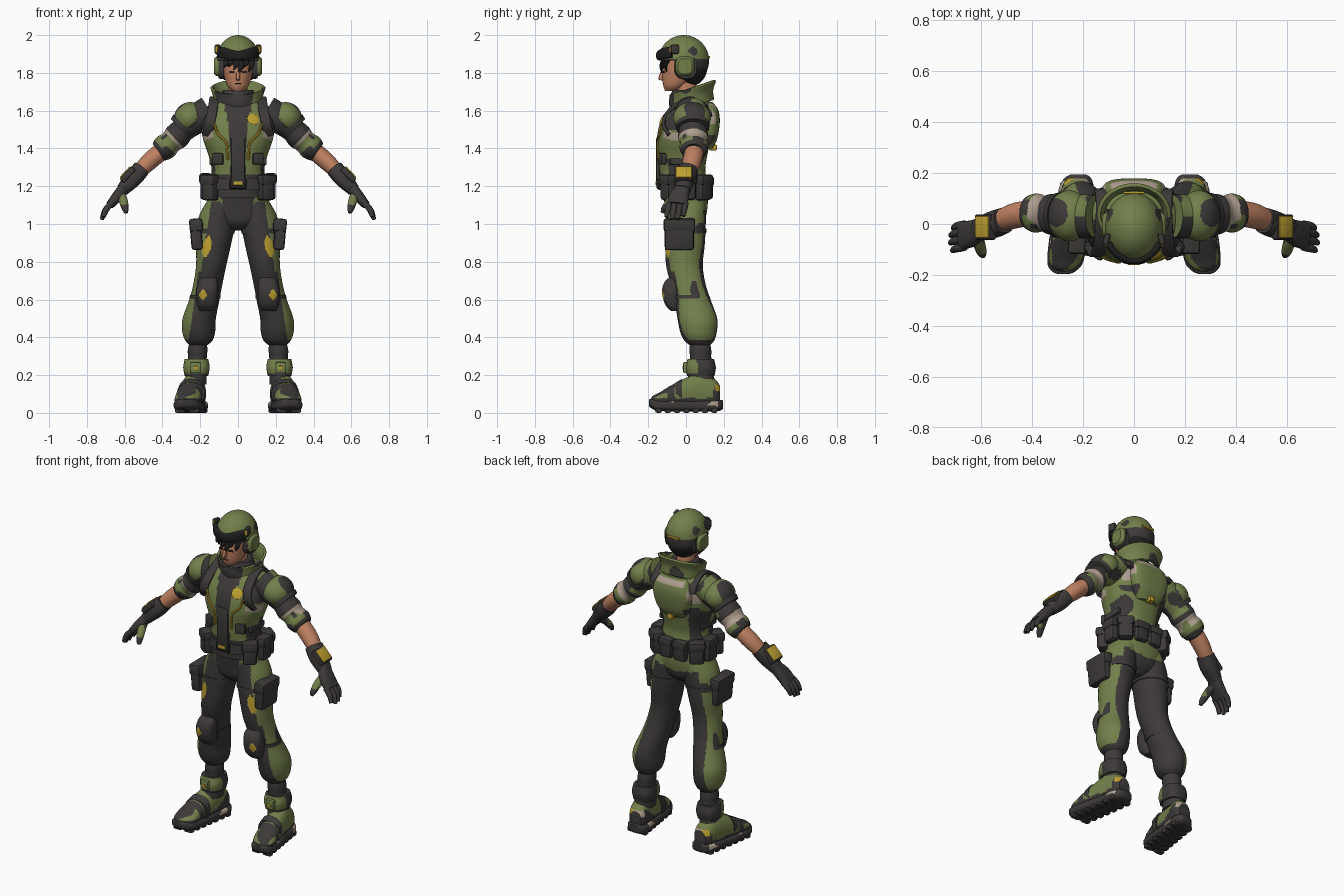
import bpy, bmesh, math
from mathutils import Vector, Matrix, Euler, noise

cube = bpy.data.objects.get("Cube")
if cube:
    bpy.data.objects.remove(cube)

X, Y, Z = Vector((1, 0, 0)), Vector((0, 1, 0)), Vector((0, 0, 1))
MATS, PARTS = {}, []
for label, rgb in dict(green=(.17, .215, .07), charcoal=(.046, .041, .04), black=(.015, .014, .014),
                       skin=(.52, .22, .12), yellow=(.52, .36, .03), tan=(.42, .34, .27)).items():
    m = MATS[label] = bpy.data.materials.new(label)
    m.use_nodes = True
    m.diffuse_color = (*rgb, 1)
    shader = m.node_tree.nodes["Principled BSDF"]
    shader.inputs["Base Color"].default_value = (*rgb, 1)
    shader.inputs["Roughness"].default_value = .8


def finish(bm, name, rule, mirror):
    """Turn a bmesh into an object, colouring each face by a rule on its centre."""
    bmesh.ops.recalc_face_normals(bm, faces=bm.faces)
    me = bpy.data.meshes.new(name)
    used = []
    for f in bm.faces:
        label = rule if isinstance(rule, str) else rule(f.calc_center_median())
        if label not in used:
            used.append(label)
        f.material_index = used.index(label)
    bm.to_mesh(me)
    bm.free()
    for label in used:
        me.materials.append(MATS[label])
    ob = bpy.data.objects.new(name, me)
    bpy.context.scene.collection.objects.link(ob)
    if mirror:
        ob.modifiers.new("mirror", 'MIRROR').use_mirror_merge = False
    PARTS.append(ob)
    return ob


def spline(st, sub):
    """Catmull-Rom through stations of equal length."""
    out = []
    for i in range(len(st) - 1):
        a, b, c, d = st[max(i - 1, 0)], st[i], st[i + 1], st[min(i + 2, len(st) - 1)]
        for k in range(sub):
            t = k / sub
            out.append([q + .5 * t * (r - p + t * (2 * p - 5 * q + 4 * r - s + t * (3 * (q - r) + s - p)))
                        for p, q, r, s in zip(a, b, c, d)])
    return out + [list(st[-1])]


def tube(name, st, rule, side=X, axis=None, power=2, segs=36, sub=5, caps=True, mirror=False, tilt=0):
    """Loft super-ellipses through stations (x, y, z, half width, half depth)."""
    st = spline(st, sub)
    bm = bmesh.new()
    rings = []
    for i, s in enumerate(st):
        t = axis or (Vector(st[min(i + 1, len(st) - 1)][:3]) - Vector(st[max(i - 1, 0)][:3])).normalized()
        u = (side - t * side.dot(t)).normalized()
        v = t.cross(u)
        ring = []
        for k in range(segs):
            a = math.tau * k / segs
            c, d = (math.copysign(abs(w) ** (2 / power), w) for w in (math.cos(a), math.sin(a)))
            ring.append(bm.verts.new(Vector(s[:3]) + u * c * s[3] + v * d * s[4] + Z * tilt * d * s[4]))
        rings.append(ring)
    for p, q in zip(rings, rings[1:]):
        for k in range(segs):
            bm.faces.new((p[k], p[k - 1], q[k - 1], q[k]))
    if caps:
        bm.faces.new(rings[0])
        bm.faces.new(rings[-1])
    return finish(bm, name, rule, mirror)


def place(bm, loc, size, rot):
    turn = Euler([math.radians(r) for r in rot]).to_matrix().to_4x4()
    bm.transform(Matrix.Translation(loc) @ turn @ Matrix.Diagonal((*size, 1)))


def box(name, loc, size, rule, rot=(0, 0, 0), bevel=.01, mirror=False):
    bm = bmesh.new()
    bmesh.ops.create_cube(bm, size=1)
    place(bm, (0, 0, 0), size, (0, 0, 0))
    bmesh.ops.bevel(bm, geom=bm.edges[:], offset=bevel, segments=2, affect='EDGES', profile=.5)
    place(bm, loc, (1, 1, 1), rot)
    return finish(bm, name, rule, mirror)


def blob(name, loc, radii, rule, rot=(0, 0, 0), mirror=False, keep=None):
    bm = bmesh.new()
    bmesh.ops.create_uvsphere(bm, u_segments=72, v_segments=48, radius=1)
    place(bm, loc, radii, rot)
    if keep:
        gone = [f for f in bm.faces if not keep(f.calc_center_median())]
        bmesh.ops.delete(bm, geom=gone, context='FACES')
    return finish(bm, name, rule, mirror)


def pouch(name, loc, size, rot=(0, 0, 0)):
    box(name, loc, size, "charcoal", rot, .016, True)
    lid = Vector(loc) + Z * size[2] * .3
    box(name + "_flap", lid, (size[0] + .012, size[1] + .012, size[2] * .42), "charcoal", rot, .014, True)


def camo(c, level=.22):
    return "charcoal" if noise.noise(c * 9) > level else "green"


# Head
tube("face", [(0, -.075, 1.705, .03, .035), (0, -.06, 1.73, .055, .06), (0, -.04, 1.77, .07, .085),
              (0, -.03, 1.82, .08, .095), (0, -.02, 1.88, .085, .1)], "skin", axis=Z)
tube("neck", [(0, .01, 1.6, .055, .055), (0, 0, 1.76, .05, .055)], "skin", axis=Z)
box("nose", (0, -.128, 1.782), (.02, .028, .045), "skin", (-18, 0, 0), .007)
box("mouth", (0, -.121, 1.745), (.034, .008, .005), "black", bevel=.002)
box("eye", (.032, -.119, 1.805), (.03, .008, .011), "black", (0, 0, 15), .003, True)
blob("back_hair", (0, .025, 1.84), (.096, .09, .11), "black")
for i, (x, drop) in enumerate([(-.065, .05), (-.04, .045), (-.012, .06), (.012, .085), (.038, .05), (.068, .07)]):
    y = -.125 + 5 * x * x
    tube("hair_lock_%d" % i, [(x, y + .02, 1.89, .02, .016), (x + .004, y - .006, 1.875 - drop / 2, .015, .01),
                              (x - .012, y, 1.875 - drop, .002, .002)], "black", axis=Z, segs=10)


# Helmet with goggles and ear cups
def helmet_rule(c):
    spot = (Vector((abs(c.x), c.y, c.z)) - Vector((.105, .04, 1.92))).length < .027
    return "charcoal" if spot or c.z < 1.872 else "green"


helmet = blob("helmet", (0, -.012, 1.865), (.114, .134, .135), helmet_rule,
              keep=lambda c: c.z > 1.868 or (c.y > -.01 and c.z > 1.765))
helmet.modifiers.new("thickness", 'SOLIDIFY').thickness = .012
arc = [math.radians(a) for a in range(-64, 65, 16)]
tube("goggles", [(.112 * math.sin(a), -.018 - .126 * math.cos(a), 1.9 - .008 * math.cos(3 * a),
                  .03 - .006 * math.cos(a) ** 8, .014) for a in arc], "black", side=Z, power=2.8, sub=3, segs=20)
box("goggle_hinge", (.108, -.06, 1.925), (.024, .045, .05), "charcoal", (0, 0, 15), .008, True)
box("goggle_clip", (.108, -.077, 1.925), (.014, .022, .034), "yellow", (0, 0, 30), .004, True)
tube("ear_cup", [(.085, -.005, 1.835, .05, .052), (.112, -.005, 1.835, .05, .052), (.126, -.005, 1.835, .038, .04)],
     "green", side=Y, axis=X, power=2.8, mirror=True)
tube("ear_cup_rim", [(.075, 0, 1.832, .062, .066), (.104, 0, 1.832, .058, .062)], "charcoal",
     side=Y, axis=X, power=2.6, mirror=True)
box("helmet_mark", (0, .123, 1.882), (.085, .01, .013), "yellow", bevel=.003)


# Torso
def torso_rule(c):
    x = abs(c.x)
    if c.y < -.02:
        if x < .04 + .09 * max(c.z - 1.38, 0) or (c.z > 1.59 and x < .07):
            return "charcoal"
        if x > .135 and abs(c.z - 1.475 + .4 * (x - .15)) < .022:
            return "tan"
        if c.z > 1.5:
            return "charcoal" if x > .125 else "green"
        return "charcoal" if c.z < 1.26 or (x > .12 and c.z < 1.35) else "green"
    if c.y > .05 and .12 < x < .16 and 1.5 < c.z < 1.57:
        return "tan"
    if x > .085 and c.z < 1.47:
        return camo(c, -.12)
    return "charcoal" if c.z < 1.25 else camo(c, .3)


tube("jacket", [(0, -.01, 1.14, .155, .118), (0, -.012, 1.22, .15, .122), (0, -.02, 1.29, .14, .122),
                (0, -.018, 1.36, .155, .13), (0, -.012, 1.45, .185, .142), (0, .002, 1.53, .195, .14),
                (0, .02, 1.6, .18, .12), (0, .03, 1.65, .13, .095), (0, .03, 1.68, .08, .07)],
     torso_rule, axis=Z, power=2.3, segs=120, sub=12)
tube("scarf", [(0, .015, 1.6, .105, .1), (0, .005, 1.66, .1, .095), (0, .005, 1.71, .08, .075)],
     "charcoal", axis=Z)
collar = tube("collar", [(0, .03, 1.62, .115, .105), (0, .03, 1.675, .118, .1), (0, .037, 1.725, .132, .11)],
              lambda c: "charcoal" if c.y < -.02 and abs(c.x) < .07 else camo(c),
              axis=Z, caps=False, tilt=.35, segs=72, sub=8)
collar.modifiers.new("thickness", 'SOLIDIFY').thickness = .014
box("zip_panel", (0, -.148, 1.34), (.075, .02, .24), "charcoal", bevel=.008)
blob("chest_emblem", (.08, -.123, 1.555), (.033, .0048, .032), "yellow", (-28, 0, 18))
tube("harness_strap", [(x, y, z, .026, .01) for x, y, z in (
    (.165, -.09, 1.47), (.15, -.12, 1.53), (.135, -.088, 1.6), (.125, .02, 1.665), (.125, .112, 1.61),
    (.13, .13, 1.57))], "charcoal", power=5, segs=20, mirror=True)
tube("yellow_piping", [(x, y, z, .007, .007) for x, y, z in (
    (.125, -.125, 1.53), (.105, -.137, 1.475), (.062, -.149, 1.43), (.055, -.144, 1.34))],
     "yellow", segs=8, mirror=True)
box("chest_clip", (.105, -.125, 1.345), (.06, .03, .06), "charcoal", (0, 0, 20), .008, True)
box("side_band", (.142, -.02, 1.33), (.02, .13, .035), "charcoal", bevel=.006, mirror=True)


def pack_rule(c):
    if 1.608 < c.z < 1.635 and abs(c.x) < .09 or abs(c.x) > .112 and c.z > 1.53:
        return "tan"
    return "charcoal" if abs(c.x) > .085 and c.z < 1.47 else "green"


tube("back_pack", [(0, .09, 1.4, .07, .05), (0, .115, 1.45, .105, .05), (0, .125, 1.54, .125, .054),
                   (0, .115, 1.605, .112, .055), (0, .1, 1.645, .08, .04)],
     pack_rule, axis=Z, power=3, segs=72, sub=8)
box("back_label", (0, .143, 1.405), (.035, .04, .03), "yellow", bevel=.004)


# Hips, belt and pouches
def hip_rule(c):
    if c.y > .03:
        return "green" if c.z > 1.045 + .2 * abs(c.x) else "charcoal"
    return "green" if abs(c.x) > .085 and c.z > 1.02 else "charcoal"


tube("hips", [(0, 0, .965, .04, .05), (0, 0, 1.01, .13, .095), (0, .002, 1.09, .165, .112),
              (0, -.005, 1.18, .155, .12)], hip_rule, axis=Z, power=2.3, segs=96, sub=10)
tube("belt", [(0, -.01, 1.18, .165, .135), (0, -.01, 1.24, .163, .133)], "charcoal", axis=Z, power=2.4, sub=2)
box("buckle", (0, -.146, 1.212), (.09, .02, .055), "black", bevel=.008)
box("buckle_mark", (0, -.157, 1.215), (.05, .008, .02), "yellow", bevel=.003)
pouch("front_pouch", (.145, -.09, 1.193), (.08, .068, .135), (0, 0, 35))
pouch("side_pouch", (.172, .01, 1.198), (.055, .085, .14))
pouch("rear_pouch", (.138, .092, 1.193), (.085, .06, .135), (0, 0, -38))
pouch("back_pouch", (.047, .118, 1.19), (.08, .05, .12))


# Legs
def leg_rule(c):
    out = c.x - .1 - (1.1 - c.z) * .145
    if c.y < -.04 and math.hypot((c.x - .165 + .2 * (c.z - .88)) / .022, (c.z - .88) / .055) < 1:
        return "yellow"
    if c.y > .03 and c.z > 1.045 + .2 * c.x:
        return "green"
    edge = .058 if c.y < .02 and c.z < .75 else .045
    return "charcoal" if c.z < .385 or out < edge else camo(c, .42)


tube("trouser_leg", [(.09, 0, 1.12, .075, .1), (.11, 0, 1.03, .1, .105), (.128, -.005, .9, .093, .105),
                     (.142, -.008, .78, .08, .097), (.16, .012, .68, .077, .092), (.178, .035, .6, .08, .095),
                     (.205, .06, .5, .088, .105), (.208, .066, .43, .087, .097), (.207, .07, .385, .073, .08),
                     (.21, .073, .36, .05, .056)], leg_rule, axis=Z, segs=96, sub=10, mirror=True)
tube("thigh_strap", [(.12, -.003, .95, .101, .11), (.117, -.002, .975, .102, .11)], "charcoal",
     axis=Z, sub=1, mirror=True)
pouch("thigh_pouch", (.222, -.035, .945), (.06, .155, .165), (0, 5, 0))
tube("knee_pad", [(.165, -.055, .54, .036, .025), (.163, -.068, .575, .053, .043), (.163, -.075, .64, .058, .052),
                  (.158, -.07, .69, .052, .045), (.155, -.06, .72, .036, .025)],
     lambda c: "yellow" if c.y < -.08 and abs(c.x - .185) + .7 * abs(c.z - .625) < .024 else "charcoal",
     axis=Z, power=2.6, segs=60, sub=8, mirror=True)
tube("knee_strap", [(.172, .022, .625, .081, .096), (.176, .028, .605, .082, .098)], "charcoal",
     axis=Z, sub=1, mirror=True)


# Boots, pointing slightly outward
def foot(name, rows, rule, power):
    tube(name, [(.248 - .15 * y, y, z, w, h) for y, z, w, h in rows], rule, axis=Y, power=power,
         segs=56, sub=8, mirror=True)


def boot_rule(c):
    if c.z < .078 or -.1 < c.y < -.06:
        return "charcoal"
    if c.y > .155 and .115 < c.z < .15:
        return "yellow" if c.x > .235 else "tan"
    return camo(c, .03)


def sole_rule(c):
    return "tan" if c.z > .035 and noise.noise(c * 14) > (.1 if c.y > .06 else .4) else "charcoal"


tube("boot_shaft", [(.211, .074, .37, .046, .052), (.214, .076, .33, .052, .058), (.216, .078, .28, .05, .057),
                    (.225, .08, .15, .058, .075)], "charcoal", axis=Z, mirror=True)
tube("boot_cuff", [(.22, .078, .195, .062, .072), (.22, .078, .24, .07, .08), (.22, .078, .285, .062, .07)],
     lambda c: "charcoal" if c.z < .21 or c.y > .06 else "green", axis=Z, power=2.6, segs=60, sub=8, mirror=True)
box("cuff_buckle", (.225, 0, .24), (.055, .03, .06), "green", bevel=.008, mirror=True)
box("cuff_mark", (.225, -.014, .238), (.022, .008, .018), "yellow", bevel=.003, mirror=True)
foot("boot", [(-.186, .06, .025, .015), (-.172, .064, .046, .028), (-.14, .068, .066, .04), (-.08, .085, .068, .06),
              (0, .1, .064, .085), (.08, .11, .06, .1), (.15, .1, .056, .08), (.18, .09, .038, .055)], boot_rule, 2.2)
foot("boot_sole", [(-.197, .054, .022, .016), (-.185, .05, .047, .024), (-.15, .042, .07, .031),
                   (-.05, .038, .076, .031), (.05, .038, .067, .031), (.14, .038, .068, .031),
                   (.18, .04, .052, .029), (.195, .044, .03, .022)], sole_rule, 3)
for i in range(7):
    y = -.145 + i * .049
    for edge in (-1, 1):
        box("tread", (.248 - .15 * y + edge * .037, y, .016), (.056, .036, .032), "charcoal", bevel=.01, mirror=True)
tube("instep_strap", [(.25, -.055, .1, .073, .06), (.247, -.02, .105, .071, .076)], "charcoal",
     axis=Y, power=2.4, sub=1, mirror=True)


# Arms
def sleeve_rule(c):
    along = c.x - (c.z - 1.45) * .9
    if along < .33:
        return "charcoal" if c.y < .03 or along > .29 else camo(c)
    if along < .405:
        if c.y < 0:
            return "tan" if along < .355 else camo(c, 0)
        return "tan" if noise.noise(c * 12) > -.2 else "green"
    return "green" if along < .445 and noise.noise(c * 12) < .15 else "charcoal"


tube("sleeve", [(.15, .03, 1.6, .085, .08), (.23, .03, 1.55, .085, .078), (.29, .035, 1.5, .074, .066),
                (.325, .038, 1.463, .08, .07), (.355, .04, 1.435, .07, .062), (.385, .043, 1.408, .077, .068),
                (.412, .045, 1.383, .066, .058), (.42, .045, 1.377, .05, .045)],
     sleeve_rule, side=Y, segs=72, sub=9, mirror=True)


def pad_rule(c):
    spot = math.hypot((c.x - .305) / .045, (c.y - .045) / .055) < 1 and c.z > 1.55
    return "charcoal" if spot or c.x + c.z < 1.775 else "green"


blob("shoulder_pad", (.255, .032, 1.562), (.085, .1, .082), pad_rule, (0, 42, 0), True)
tube("shoulder_pad_edge", [(.286, .035, 1.524, .09, .078), (.304, .036, 1.506, .086, .073)], "charcoal",
     side=Y, sub=2, mirror=True)
tube("forearm", [(.4, .045, 1.39, .05, .047), (.47, .032, 1.33, .05, .046), (.54, .008, 1.26, .04, .036),
                 (.6, -.012, 1.2, .034, .03)], "skin", side=Y, mirror=True)
tube("gauntlet", [(.512, .014, 1.292, .05, .046), (.555, -.003, 1.242, .052, .047), (.612, -.018, 1.18, .04, .034)],
     "charcoal", side=Y, power=2.5, mirror=True)
box("wrist_device", (.584, -.012, 1.262), (.095, .1, .032), "charcoal", (0, 47, 0), .008, True)
box("wrist_screen", (.597, -.012, 1.274), (.078, .085, .009), "yellow", (0, 47, 0), .003, True)
tube("palm", [(.6, -.012, 1.195, .036, .03), (.64, -.037, 1.145, .052, .029), (.678, -.046, 1.1, .054, .022)],
     "charcoal", side=Y, power=2.6, mirror=True)
for i, (y, reach) in enumerate([(-.09, .85), (-.06, 1), (-.03, .97), (-.002, .8)]):
    tube("finger_%d" % i, [(.665, y, 1.112, .016, .016),
                           (.665 + .038 * reach, y - .006, 1.112 - .04 * reach, .016, .016),
                           (.665 + .056 * reach, y - .014, 1.112 - .088 * reach, .011, .011)],
         "charcoal", side=Y, segs=14, mirror=True)
tube("thumb", [(.622, -.035, 1.16, .024, .026), (.608, -.08, 1.125, .024, .022), (.598, -.112, 1.085, .019, .018),
               (.592, -.125, 1.06, .01, .01)], lambda c: "green" if c.z > 1.1 and c.y < -.07 else "charcoal",
     segs=18, mirror=True)

# Smooth shading with sharp creases kept
bpy.ops.object.select_all(action='DESELECT')
for ob in PARTS:
    ob.select_set(True)
bpy.context.view_layer.objects.active = PARTS[0]
bpy.ops.object.shade_smooth_by_angle(angle=math.radians(40))
